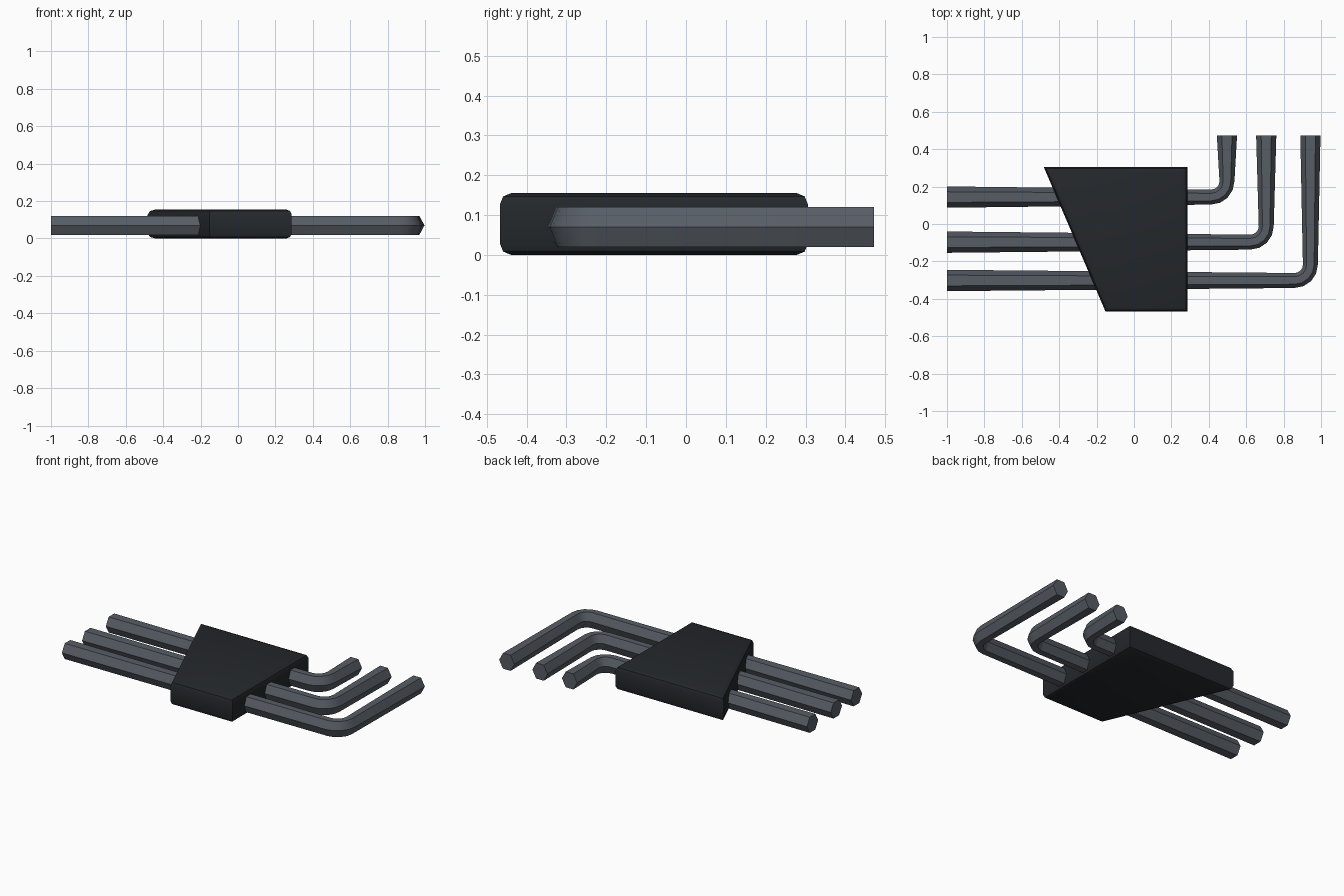
import bpy, bmesh, math
from mathutils import Vector

if "Cube" in bpy.data.objects:
    bpy.data.objects.remove(bpy.data.objects["Cube"])


def material(name, color):
    m = bpy.data.materials.new(name)
    m.diffuse_color = (*color, 1)
    m.use_nodes = True
    m.node_tree.nodes["Principled BSDF"].inputs["Base Color"].default_value = m.diffuse_color
    return m


def finish(bm, name, mat):
    bmesh.ops.recalc_face_normals(bm, faces=bm.faces)
    mesh = bpy.data.meshes.new(name)
    bm.to_mesh(mesh)
    bm.free()
    mesh.materials.append(mat)
    obj = bpy.data.objects.new(name, mesh)
    bpy.context.collection.objects.link(obj)
    bpy.ops.object.select_all(action='DESELECT')
    obj.select_set(True)
    bpy.context.view_layer.objects.active = obj
    bpy.ops.object.shade_smooth_by_angle(angle=math.radians(30))
    return obj


steel = material("dark_steel", (0.095, 0.11, 0.13))
plastic = material("black_plastic", (0.018, 0.021, 0.025))
Z_MID, HALF_H, TIP_Y, BEND_R = 0.07, 0.05, 0.472, 0.085


# Hex key: six-sided section swept along an L, slightly narrower at the bend
def hex_key(name, y, x):
    stations = [(Vector((-1, y, Z_MID)), 0.0, 0.057)]
    cx, cy = x - BEND_R, y + BEND_R
    for i in range(5):
        a = math.pi / 2 * i / 4
        pos = Vector((cx + BEND_R * math.sin(a), cy - BEND_R * math.cos(a), Z_MID))
        stations.append((pos, a, 0.040))
    stations.append((Vector((x, TIP_Y, Z_MID)), math.pi / 2, 0.054))

    bm = bmesh.new()
    rings = []
    for pos, a, w in stations:
        side = Vector((-math.sin(a), math.cos(a), 0))
        section = [(w, 0), (w / 2, HALF_H), (-w / 2, HALF_H),
                   (-w, 0), (-w / 2, -HALF_H), (w / 2, -HALF_H)]
        rings.append([bm.verts.new(pos + side * s + Vector((0, 0, h)))
                      for s, h in section])
    for r0, r1 in zip(rings, rings[1:]):
        for i in range(6):
            j = (i + 1) % 6
            bm.faces.new((r0[i], r0[j], r1[j], r1[i]))
    bm.faces.new(rings[0])
    bm.faces.new(rings[-1])
    finish(bm, name, steel)


for name, y, x in [("long_hex_key", -0.302, 0.943),
                   ("medium_hex_key", -0.097, 0.707),
                   ("short_hex_key", 0.144, 0.497)]:
    hex_key(name, y, x)

# Holder: trapezoid block with rounded top and bottom rims
bm = bmesh.new()
outline = [(-0.483, 0.306), (-0.153, -0.467), (0.287, -0.467), (0.287, 0.306)]
base = bm.faces.new([bm.verts.new((x, y, 0)) for x, y in outline])
top = bmesh.ops.extrude_face_region(bm, geom=[base])['geom']
bmesh.ops.translate(bm, vec=(0, 0, 0.155),
                    verts=[v for v in top if isinstance(v, bmesh.types.BMVert)])
bmesh.ops.recalc_face_normals(bm, faces=bm.faces)
rims = [e for e in bm.edges if abs(e.verts[0].co.z - e.verts[1].co.z) < 1e-4]
bmesh.ops.bevel(bm, geom=rims, offset=0.028, offset_type='OFFSET', segments=2,
                profile=0.5, affect='EDGES')
finish(bm, "key_holder", plastic)
